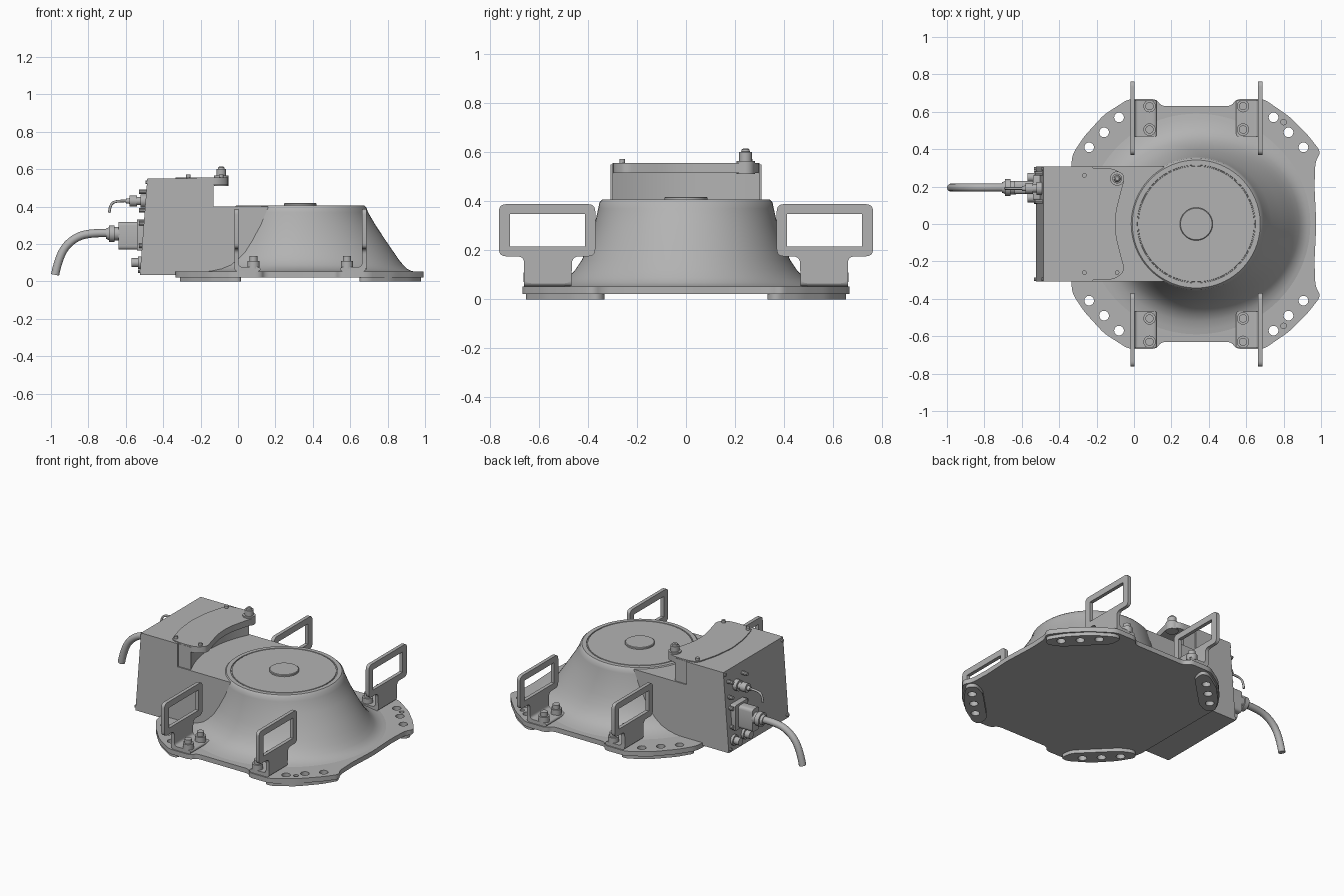
import bpy, bmesh, math
from mathutils import Vector, Matrix

cube = bpy.data.objects.get("Cube")
if cube:
    bpy.data.objects.remove(cube, do_unlink=True)

grey = bpy.data.materials.new("plain grey")
grey.use_nodes = True
GREY = (0.45, 0.45, 0.45, 1)
grey.diffuse_color = GREY
grey.node_tree.nodes["Principled BSDF"].inputs["Base Color"].default_value = GREY

CX = 0.333  # centre of the drum and of the base plate
AXES = {"z": Matrix.Identity(4),
        "x": Matrix(((0, 0, 1, 0), (1, 0, 0, 0), (0, 1, 0, 0), (0, 0, 0, 1))),
        "y": Matrix(((1, 0, 0, 0), (0, 0, 1, 0), (0, 1, 0, 0), (0, 0, 0, 1)))}


def finish(name, bm):
    bmesh.ops.remove_doubles(bm, verts=bm.verts, dist=1e-5)
    bmesh.ops.recalc_face_normals(bm, faces=bm.faces)
    mesh = bpy.data.meshes.new(name)
    bm.to_mesh(mesh)
    bm.free()
    mesh.materials.append(grey)
    ob = bpy.data.objects.new(name, mesh)
    bpy.context.collection.objects.link(ob)
    bpy.ops.object.select_all(action="DESELECT")
    ob.select_set(True)
    bpy.context.view_layer.objects.active = ob
    bpy.ops.object.shade_smooth_by_angle(angle=math.radians(35))
    return ob


def from_curve(name, curve, matrix):
    tmp = bpy.data.objects.new(name, curve)
    bpy.context.collection.objects.link(tmp)
    graph = bpy.context.evaluated_depsgraph_get()
    mesh = bpy.data.meshes.new_from_object(tmp.evaluated_get(graph))
    bm = bmesh.new()
    bm.from_mesh(mesh)
    bm.transform(matrix)
    bpy.data.objects.remove(tmp, do_unlink=True)
    bpy.data.meshes.remove(mesh)
    return finish(name, bm)


def rounded(points, r, steps=5):
    """Replace every corner of a polygon by a small curve."""
    out, n = [], len(points)
    for i in range(n):
        p = Vector(points[i])
        a, b = Vector(points[i - 1]) - p, Vector(points[(i + 1) % n]) - p
        a = p + a.normalized() * min(r, a.length * 0.48)
        b = p + b.normalized() * min(r, b.length * 0.48)
        for k in range(steps + 1):
            t = k / steps
            out.append(a * (1 - t) ** 2 + p * 2 * t * (1 - t) + b * t * t)
    return out


def circle(x, y, r, n=20):
    return [(x + r * math.cos(math.tau * i / n), y + r * math.sin(math.tau * i / n)) for i in range(n)]


def slab(name, outlines, lo, hi, axis="z"):
    """Extrude outlines (first is the rim, others are holes) along an axis."""
    cu = bpy.data.curves.new(name, "CURVE")
    cu.dimensions, cu.fill_mode = "2D", "BOTH"
    cu.extrude = (hi - lo) / 2
    for pts in outlines:
        sp = cu.splines.new("POLY")
        sp.points.add(len(pts) - 1)
        for q, p in zip(sp.points, pts):
            q.co = (p[0], p[1], 0, 1)
        sp.use_cyclic_u = True
    return from_curve(name, cu, AXES[axis] @ Matrix.Translation((0, 0, (lo + hi) / 2)))


def box(name, x, y, z, r=0.008):
    pts = [(y[0], z[0]), (y[1], z[0]), (y[1], z[1]), (y[0], z[1])]
    return slab(name, [rounded(pts, r, 3)], x[0], x[1], "x")


def turned(name, origin, axis, profile, n=24):
    """Stack of rings (distance, radius) along an axis."""
    bm = bmesh.new()
    rings = [[bm.verts.new((*p, d)) for p in circle(0, 0, r, n)] for d, r in profile]
    for a, b in zip(rings, rings[1:]):
        for i in range(n):
            bm.faces.new((a[i], a[(i + 1) % n], b[(i + 1) % n], b[i]))
    bm.faces.new(rings[0])
    bm.faces.new(rings[-1])
    turn = Vector((0, 0, 1)).rotation_difference(Vector(axis)).to_matrix().to_4x4()
    bm.transform(Matrix.Translation(origin) @ turn)
    return finish(name, bm)


def cable(name, path, radius):
    cu = bpy.data.curves.new(name, "CURVE")
    cu.dimensions, cu.bevel_depth, cu.bevel_resolution = "3D", radius, 4
    cu.use_fill_caps = True
    sp = cu.splines.new("NURBS")
    sp.points.add(len(path) - 1)
    for q, p in zip(sp.points, path):
        q.co = (*p, 1)
    sp.use_endpoint_u, sp.order_u, sp.resolution_u = True, 3, 8
    return from_curve(name, cu, Matrix.Identity(4))


def mirrored_y(half):
    return half + [(x, -y) for x, y in reversed(half) if y > 0]


# Base plate with bolt holes
holes = [(-0.24, 0.41), (-0.16, 0.49), (-0.08, 0.57)]
half = [(-0.335, 0.33), (-0.325, 0.38), (-0.265, 0.47), (-0.16, 0.585), (-0.03, 0.668),
        (0.12, 0.668), (0.145, 0.63), (0.52, 0.63), (0.547, 0.668), (0.695, 0.668),
        (0.83, 0.575), (0.93, 0.475), (1.0, 0.385), (0.97, 0.335), (0.965, 0.2), (0.975, 0.0)]
rims = [circle(x if m > 0 else 2 * CX - x, s * y, 0.026)
        for x, y in holes for m in (1, -1) for s in (1, -1)]
pins = [circle(0.80, s * 0.545, 0.015, 12) for s in (1, -1)]
slab("base_plate", [rounded(mirrored_y(half), 0.03)] + rims + pins, 0.022, 0.053)

# Four corner feet under the plate
foot = [(-0.32, 0.365), (-0.258, 0.465), (-0.155, 0.575), (-0.03, 0.655),
        (0.02, 0.65), (0.01, 0.57), (-0.2, 0.36), (-0.28, 0.325)]
for mx in (1, -1):
    for s in (1, -1):
        place = lambda p: (CX + mx * (p[0] - CX), s * p[1])
        slab("corner_foot", [rounded([place(p) for p in foot], 0.03)] +
             [circle(*place(p), 0.026) for p in holes], 0.0, 0.024)

# Flared drum, leaning further out towards +x: (height, side radius, +x radius)
flare = [(0.05, 0.615, 0.625), (0.056, 0.565, 0.595), (0.068, 0.52, 0.57), (0.088, 0.482, 0.55),
         (0.12, 0.452, 0.524), (0.16, 0.425, 0.497), (0.22, 0.40, 0.456), (0.3, 0.374, 0.403),
         (0.37, 0.358, 0.362), (0.395, 0.353, 0.354), (0.406, 0.342, 0.342),
         (0.406, 0.316, 0.316), (0.401, 0.315, 0.315), (0.401, 0.31, 0.31), (0.406, 0.309, 0.309)]
N = 96
bm = bmesh.new()
rings = []
for z, side, front in flare:
    ring = []
    for i in range(N):
        a = math.tau * i / N
        r = side + (front - side) * max(0, math.cos(a)) ** 2
        ring.append(bm.verts.new((CX + r * math.cos(a), r * math.sin(a), z)))
    rings.append(ring)
for a, b in zip(rings, rings[1:]):
    for i in range(N):
        bm.faces.new((a[i], a[(i + 1) % N], b[(i + 1) % N], b[i]))
bm.faces.new(rings[0])
bm.faces.new(rings[-1])
finish("flared_drum", bm)
turned("drum_cap", (CX, 0, 0.4), (0, 0, 1), [(0, 0.088), (0.015, 0.088), (0.018, 0.084)], 40)

# Control housing with sloped rear wall, scooped front and lid
slab("housing", [[(-0.525, 0.035), (0.16, 0.035), (0.16, 0.4), (-0.22, 0.4), (-0.22, 0.55), (-0.485, 0.55)]],
     -0.308, 0.308, "y")
scoop = [(-0.13 - 0.075 * (1 - (k / 6) ** 2), 0.3 * k / 6) for k in range(6, -1, -1)]
slab("housing_scooped_front", [mirrored_y([(-0.3, 0.3)] + scoop)], 0.395, 0.548)
lid = [(-0.28, 0.285), (-0.2, 0.3), (-0.1, 0.295), (-0.048, 0.25), (-0.075, 0.15), (-0.095, 0.07), (-0.1, 0)]
slab("housing_lid", [rounded(mirrored_y(lid) + [(-0.32, -0.14), (-0.335, 0), (-0.32, 0.14)], 0.03)],
     0.515, 0.556)
for x, y in [(-0.265, 0.26), (-0.265, -0.26), (-0.09, -0.26)]:
    turned("lid_screw", (x, y, 0.55), (0, 0, 1), [(0, 0.012), (0.022, 0.012)], 12)
turned("lid_knob", (-0.09, 0.243, 0.51), (0, 0, 1),
       [(0, 0.038), (0.055, 0.038), (0.055, 0.026), (0.09, 0.026), (0.092, 0.018), (0.1, 0.016), (0.105, 0.01)])

# Four lifting handles with bent, bolted brackets
grip = [(0.37, 0.175), (0.465, 0.175), (0.467, 0.065), (0.66, 0.065), (0.66, 0.175), (0.763, 0.175),
        (0.763, 0.388), (0.37, 0.388)]
window = [(0.412, 0.215), (0.718, 0.215), (0.718, 0.348), (0.412, 0.348)]
bracket = [(-0.02, 0.16), (-0.02, 0.053), (0.12, 0.053), (0.12, 0.077), (0.003, 0.077), (0.003, 0.16)]
for mx in (1, -1):
    flip = lambda x: CX + mx * (x - CX)
    for s in (1, -1):
        lo, hi = sorted((flip(-0.02), flip(0.003)))
        slab("handle", [rounded([(s * y, z) for y, z in grip], 0.03), [(s * y, z) for y, z in window]],
             lo, hi, "x")
        lo, hi = sorted((s * 0.467, s * 0.66))
        slab("handle_bracket", [rounded([(flip(x), z) for x, z in bracket], 0.022)], lo, hi, "y")
        for y in (0.505, 0.63):
            turned("bracket_bolt", (flip(0.083), s * y, 0.07), (0, 0, 1),
                   [(0, 0.033), (0.04, 0.033), (0.04, 0.022), (0.066, 0.022)], 16)

# Main power connector and cable
box("power_socket", (-0.54, -0.49), (0.13, 0.26), (0.165, 0.33))
box("power_plug", (-0.64, -0.53), (0.16, 0.23), (0.17, 0.318), 0.02)
turned("cable_gland", (-0.63, 0.195, 0.255), (-1, 0, 0),
       [(0, 0.036), (0.03, 0.036), (0.03, 0.045), (0.06, 0.045), (0.06, 0.034), (0.075, 0.028)])
cable("power_cable", [(-0.67, 0.195, 0.257), (-0.76, 0.195, 0.262), (-0.87, 0.195, 0.24),
                      (-0.955, 0.195, 0.15), (-0.978, 0.195, 0.035)], 0.022)

# Signal connector, thin cable and spare sockets
turned("signal_plug", (-0.48, 0.19, 0.43), (-1, 0, 0),
       [(0, 0.035), (0.04, 0.035), (0.04, 0.022), (0.06, 0.022), (0.06, 0.029), (0.1, 0.029), (0.1, 0.015), (0.12, 0.013)])
cable("signal_cable", [(-0.59, 0.19, 0.43), (-0.65, 0.19, 0.432), (-0.685, 0.19, 0.41), (-0.688, 0.19, 0.367)], 0.007)
for y in (0.25, 0.14):
    turned("spare_socket", (-0.5, y, 0.1), (-1, 0, 0),
           [(0, 0.034), (0.035, 0.034), (0.035, 0.024), (0.07, 0.024)], 16)
for y in (0.12, 0.27):
    for z in (0.19, 0.31, 0.38, 0.48):
        turned("wall_screw", (-0.48, y, z), (-1, 0, 0), [(0, 0.012), (0.05, 0.012)], 10)
for y in (-0.295, 0.295):
    for z in (0.055, 0.53):
        turned("corner_screw", (-0.48, y, z), (-1, 0, 0), [(0, 0.01), (0.055 if z < 0.1 else 0.015, 0.01)], 10)
